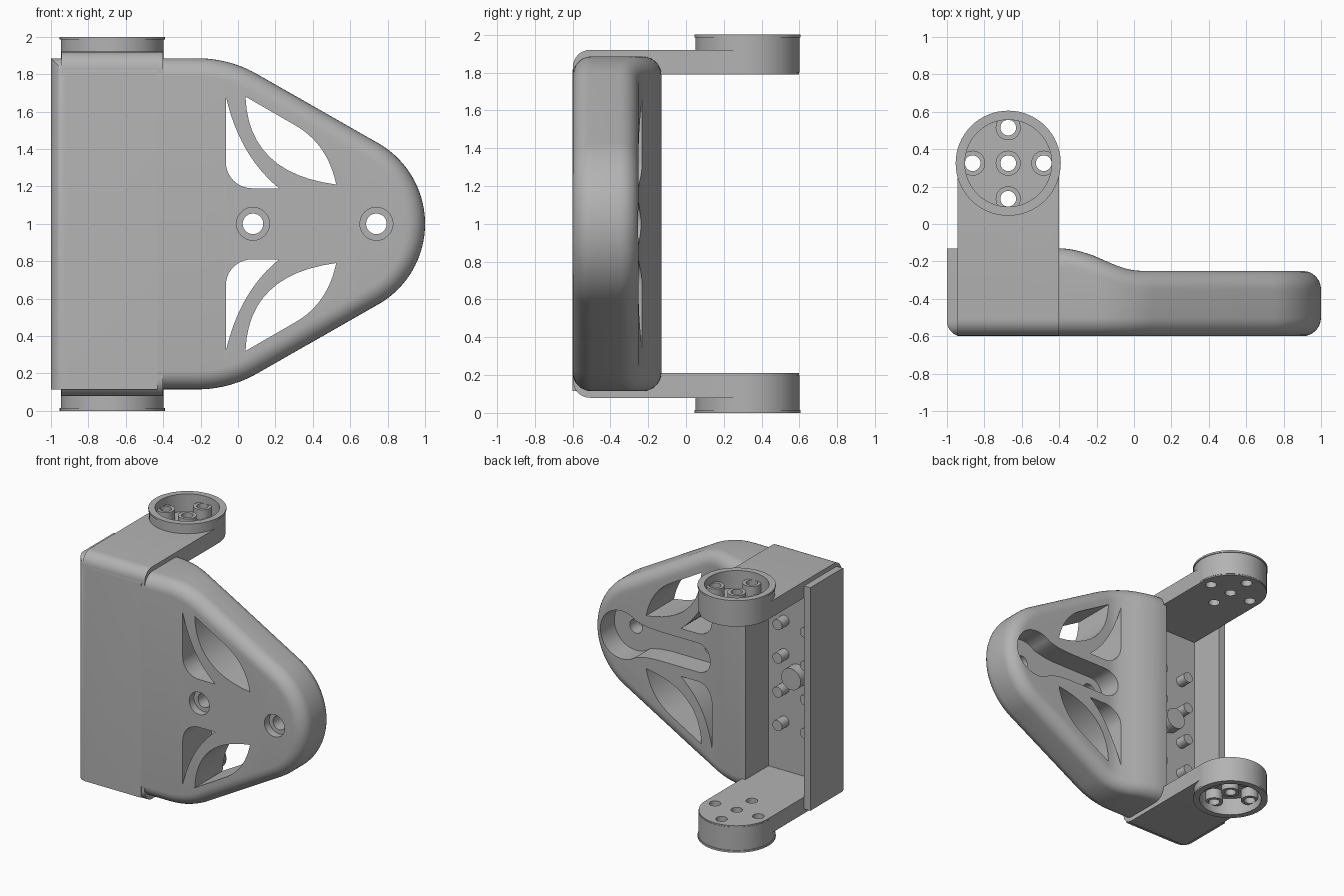
import bpy, bmesh, math
from math import sin, cos, pi, radians

if "Cube" in bpy.data.objects:
    bpy.data.objects.remove(bpy.data.objects["Cube"])

grey = bpy.data.materials.new("plain_grey")
grey.diffuse_color = (0.45, 0.45, 0.45, 1)
grey.use_nodes = True
grey.node_tree.nodes["Principled BSDF"].inputs["Base Color"].default_value = grey.diffuse_color


def make(name, bm):
    bmesh.ops.recalc_face_normals(bm, faces=bm.faces)
    me = bpy.data.meshes.new(name)
    bm.to_mesh(me)
    bm.free()
    me.materials.append(grey)
    ob = bpy.data.objects.new(name, me)
    bpy.context.collection.objects.link(ob)
    return ob


def prism(name, pts, lo, hi, axis, bevel=0, pick=None):
    """Extrude a 2D outline along y or z; optionally round picked edges."""
    bm = bmesh.new()
    put = (lambda a, b, t: (a, t, b)) if axis == "y" else (lambda a, b, t: (a, b, t))
    rings = [[bm.verts.new(put(a, b, t)) for a, b in pts] for t in (lo, hi)]
    n = len(pts)
    for r in rings:
        bm.faces.new(r)
    for i in range(n):
        j = (i + 1) % n
        bm.faces.new((rings[0][i], rings[0][j], rings[1][j], rings[1][i]))
    if bevel:
        edges = [e for e in bm.edges if all(pick(v.co) for v in e.verts)]
        bmesh.ops.bevel(bm, geom=edges, offset=bevel, segments=8, profile=0.5, affect='EDGES')
    return make(name, bm)


def arc(cx, cy, r, a0, a1, n):
    return [(cx + r * cos(radians(a0 + (a1 - a0) * i / n)),
             cy + r * sin(radians(a0 + (a1 - a0) * i / n))) for i in range(n + 1)]


def cyl(name, a, b, r, lo, hi, axis, n=48):
    return prism(name, arc(a, b, r, 0, 360, n)[:-1], lo, hi, axis)


def boolean(ob, tool, op='DIFFERENCE'):
    m = ob.modifiers.new("b", 'BOOLEAN')
    m.object, m.operation, m.solver = tool, op, 'EXACT'
    bpy.context.view_layer.objects.active = ob
    bpy.ops.object.modifier_apply(modifier=m.name)
    bpy.data.objects.remove(tool)


def curve(p0, p1, p2, n=12):
    """Quadratic curve between p0 and p2, end point left out."""
    return [tuple((1 - t) ** 2 * a + 2 * t * (1 - t) * b + t * t * c
                  for a, b, c in zip(p0, p1, p2)) for t in [i / n for i in range(n)]]


# Tapered bracket plate: rounded outline, filleted edges, back thinning towards the nose
half = [(-0.43 + 0.214 * i / 8, 1.885, 0, 1) for i in range(8)]
half += [(x, z, (x + 0.216) / 0.64, (z - 1.245) / 0.64) for x, z in arc(-0.216, 1.245, 0.64, 90, 60.3, 12)]
half += [(x, z, (x - 0.504) / 0.496, (z - 1) / 0.496) for x, z in arc(0.504, 1, 0.496, 60.3, 1.2, 28)]


def back(x):
    t = min(max((x + 0.40) / 0.48, 0), 1)
    return -0.13 - 0.12 * t * t * (3 - 2 * t)


bm = bmesh.new()
R, N = 0.1, 8
rings = []
for side in (0, 1):
    for k in range(N + 1):
        a = (k if side == 0 else N - k) * pi / 2 / N
        ins, dy = R * (1 - sin(a)), R * (1 - cos(a))
        top, bot = [], []
        for x, z, nx, nz in half:
            y = -0.6 + dy if side == 0 else back(x) - dy
            px, pz = x - nx * ins, z - nz * ins
            top.append(bm.verts.new((px, y, pz)))
            bot.append(bm.verts.new((px, y, 2 - pz)))
        rings.append(top + bot[::-1])
M = len(rings[0])
for r0, r1 in zip(rings, rings[1:]):
    for i in range(M - 1):
        bm.faces.new((r0[i], r0[i + 1], r1[i + 1], r1[i]))
for r in (rings[0], rings[-1]):
    for i in range(M // 2 - 1):
        bm.faces.new((r[i], r[i + 1], r[M - 2 - i], r[M - 1 - i]))
bm.faces.new([r[0] for r in rings] + [r[-1] for r in reversed(rings)])
plate = make("bracket_plate", bm)

# Curved windows, mirrored above and below the middle
corner = [(-0.065, 1.68)] + arc(0.075, 1.33, 0.14, 180, 270, 10) + curve((0.22, 1.19), (0.01, 1.36), (-0.065, 1.68))
leaf = curve((0.04, 1.68), (0.055, 1.27), (0.525, 1.21)) + curve((0.525, 1.21), (0.48, 1.43), (0.30, 1.53)) + [(0.30, 1.53)]
for pts in (corner, leaf):
    for s in (1, -1):
        boolean(plate, prism("window_cutter", [(x, 1 + s * (z - 1)) for x, z in pts], -0.8, 0.1, "y"))

# Keyhole pocket in the back
upper = arc(0.07, 0, 0.115, 180, 90, 12) + [(0.42, 0.115), (0.52, 0.122), (0.58, 0.135)] + arc(0.74, 0, 0.19, 130, 0, 20)
pocket = [(x, 1 + z) for x, z in upper] + [(x, 1 - z) for x, z in upper[-2:0:-1]]
boolean(plate, prism("pocket_cutter", pocket, -0.43, 0.1, "y"))

# Bolt holes with counterbores in the front
for x in (0.08, 0.74):
    boolean(plate, cyl("bore_cutter", x, 1, 0.088, -0.8, -0.54, "y"))
    boolean(plate, cyl("hole_cutter", x, 1, 0.055, -0.8, 0.1, "y"))

# Housing with a channel open to the back
housing = prism("housing", [(-1, 0.115), (-0.43, 0.115), (-0.43, 1.885), (-1, 1.885)], -0.6, -0.13, "y",
                0.08, lambda c: c.y < -0.59 and (c.x < -0.9 or c.z > 1))
boolean(housing, prism("channel_cutter", [(-0.945, 0.21), (-0.3, 0.21), (-0.3, 1.79), (-0.945, 1.79)], -0.42, 0.1, "y"))

# Pegs in the channel
for x in (-0.57, -0.81):
    for dz in (-0.4, -0.135, 0.135, 0.4):
        cyl("peg", x, 1 + dz, 0.042, -0.45, -0.33, "y", 24)
cyl("centre_peg", -0.69, 1, 0.085, -0.45, -0.33, "y")

# Arms with hollow round bosses, top and bottom
CX, CY = -0.6725, 0.325
for s, label in ((1, "top"), (-1, "bottom")):
    def span(a, b):
        return sorted((1 + s * a, 1 + s * b))
    outline = [(CX - 0.2725, -0.598), (CX + 0.2725, -0.598)] + arc(CX, CY, 0.2725, 0, 180, 40)
    arm = prism(label + "_arm", outline, *span(0.79, 0.92), "z", 0.09,
                lambda c: c.y < -0.59 and abs(c.z - 1) > 0.9)
    boolean(arm, cyl("boss", CX, CY, 0.275, *span(0.8, 0.99), "z", 64), 'UNION')
    boolean(arm, cyl("lip", CX, CY, 0.281, *span(0.985, 1.0), "z", 64), 'UNION')
    boolean(arm, cyl("recess_cutter", CX, CY, 0.232, *span(0.86, 1.1), "z", 64))
    spots = [(CX, CY)] + [(CX + 0.19 * cos(i * pi / 2), CY + 0.19 * sin(i * pi / 2)) for i in range(4)]
    for x, y in spots:
        boolean(arm, cyl("standoff", x, y, 0.067, *span(0.83, 0.94), "z", 32), 'UNION')
    for x, y in spots:
        boolean(arm, cyl("hole_cutter", x, y, 0.042, *span(0.7, 1.1), "z", 32))

# Smooth shading with sharp edges kept
bpy.ops.object.select_all(action='DESELECT')
for ob in bpy.context.collection.objects:
    ob.select_set(True)
    bpy.context.view_layer.objects.active = ob
bpy.ops.object.shade_smooth_by_angle(angle=radians(30))
